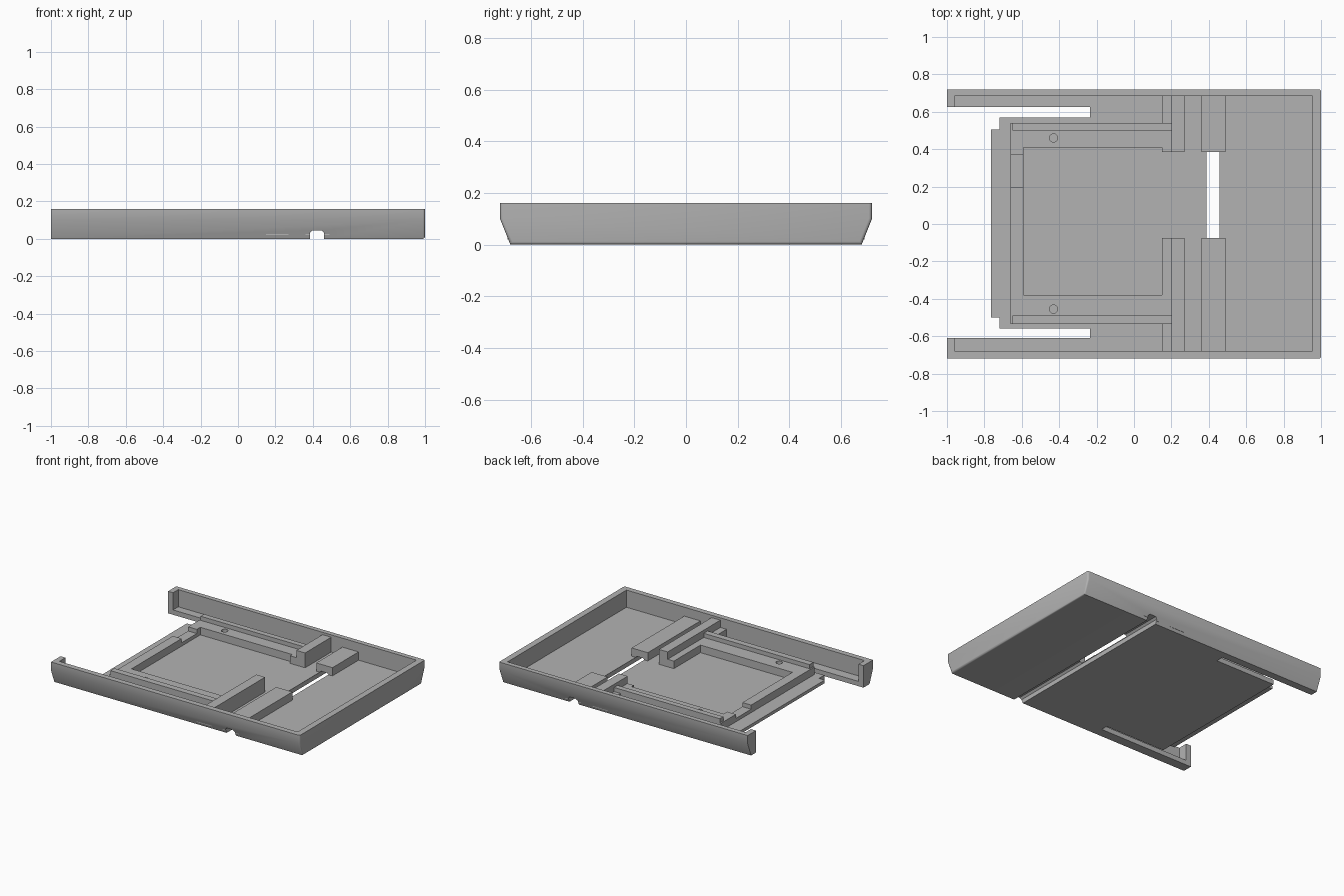
import bpy, bmesh, math
from mathutils import Vector

if "Cube" in bpy.data.objects:
    bpy.data.objects.remove(bpy.data.objects["Cube"])

grey = bpy.data.materials.new("plain grey")
grey.diffuse_color = (0.45, 0.45, 0.45, 1)
grey.use_nodes = True
grey.node_tree.nodes["Principled BSDF"].inputs["Base Color"].default_value = grey.diffuse_color


def make(name, bm):
    bmesh.ops.recalc_face_normals(bm, faces=bm.faces)
    me = bpy.data.meshes.new(name)
    bm.to_mesh(me)
    bm.free()
    me.materials.append(grey)
    ob = bpy.data.objects.new(name, me)
    bpy.context.collection.objects.link(ob)
    return ob


def prism(points, offset):
    """Extrude a closed outline of 3D points by an offset."""
    bm = bmesh.new()
    face = bm.faces.new([bm.verts.new(p) for p in points])
    ext = bmesh.ops.extrude_face_region(bm, geom=[face])
    verts = [v for v in ext["geom"] if isinstance(v, bmesh.types.BMVert)]
    bmesh.ops.translate(bm, verts=verts, vec=Vector(offset))
    return bm


def box(name, x0, x1, y0, y1, z0, z1):
    outline = [(x0, y0, z0), (x1, y0, z0), (x1, y1, z0), (x0, y1, z0)]
    return make(name, prism(outline, (0, 0, z1 - z0)))


def cut(ob, cutter):
    mod = ob.modifiers.new("cut", 'BOOLEAN')
    mod.operation = 'DIFFERENCE'
    mod.solver = 'EXACT'
    mod.object = cutter
    bpy.context.view_layer.objects.active = ob
    bpy.ops.object.modifier_apply(modifier=mod.name)


def remove(ob):
    bpy.data.objects.remove(ob, do_unlink=True)


def cut_box(ob, *dims):
    c = box("cutter", *dims)
    cut(ob, c)
    remove(c)


FLOOR, STEP, TOP = 0.035, 0.09, 0.16

# Tray hull: flared section swept along x, softened at the closed end
half = [(0.68, 0), (0.72, 0.10), (0.72, TOP)]
section = [(-1, y, z) for y, z in half] + [(-1, -y, z) for y, z in reversed(half)]
bm = prism(section, (2, 0, 0))
end_edges = [e for e in bm.edges
             if all(v.co.x > 0.99 for v in e.verts)
             and not all(v.co.z > TOP - 0.001 for v in e.verts)]
bmesh.ops.bevel(bm, geom=end_edges, offset=0.012, segments=3, profile=0.5,
                affect='EDGES')
tray = make("tray", bm)

# Cavity, open end and the slots that free the two side arms
cut_box(tray, -0.96, 0.955, -0.68, 0.685, FLOOR, 0.3)
cut_box(tray, -1.1, -0.72, -0.61, 0.625, -0.1, 0.3)
cut_box(tray, -0.8, -0.235, 0.57, 0.625, -0.1, 0.3)
cut_box(tray, -0.8, -0.235, -0.61, -0.56, -0.1, 0.3)

# Thin tab at the open end
box("end_tab", -0.765, -0.70, -0.50, 0.505, 0.012, FLOOR)

# Low C-shaped support frame joined to the side walls
outline = [(-0.66, -0.535), (0.15, -0.535), (0.15, -0.69), (0.27, -0.69),
           (0.27, -0.075), (0.15, -0.075), (0.15, -0.38), (-0.59, -0.38),
           (-0.59, 0.41), (0.15, 0.41), (0.15, 0.385), (0.27, 0.385),
           (0.27, 0.69), (0.15, 0.69), (0.15, 0.54), (-0.66, 0.54)]
frame = make("support_frame",
             prism([(x, y, 0.02) for x, y in outline], (0, 0, STEP - 0.02)))
cut_box(frame, -0.7, -0.55, 0.195, 0.37, 0.06, 0.3)

# Peg holes in the frame
for y in (0.46, -0.455):
    bm = bmesh.new()
    bmesh.ops.create_cone(bm, cap_ends=True, segments=24, radius1=0.022,
                          radius2=0.022, depth=0.1)
    bmesh.ops.translate(bm, verts=bm.verts, vec=(-0.43, y, 0.09))
    peg = make("cutter", bm)
    cut(frame, peg)
    remove(peg)

# Guide rails along the frame
box("back_rail", -0.65, 0.20, 0.50, 0.54, 0.08, 0.12)
box("front_rail", -0.65, 0.20, -0.535, -0.49, 0.08, 0.12)

# Raised halves of the stop blocks
box("back_stop", 0.20, 0.27, 0.385, 0.69, 0.08, 0.143)
box("front_stop", 0.20, 0.27, -0.69, -0.075, 0.08, 0.143)

# Bridges over the cross groove
bridges = [box("back_bridge", 0.36, 0.49, 0.385, 0.69, 0.02, 0.095),
           box("front_bridge", 0.36, 0.49, -0.69, -0.075, 0.02, 0.095)]

# Cross groove under the tray, with clipped upper corners
groove_pts = [(0.385, -0.1), (0.46, -0.1), (0.46, 0.032), (0.447, 0.045),
              (0.398, 0.045), (0.385, 0.032)]
groove = make("cutter", prism([(x, -1, z) for x, z in groove_pts], (0, 2, 0)))
for ob in [tray] + bridges:
    cut(ob, groove)
remove(groove)

# Smooth the flared sides while keeping hard corners
bpy.ops.object.select_all(action='DESELECT')
tray.select_set(True)
bpy.context.view_layer.objects.active = tray
bpy.ops.object.shade_smooth_by_angle(angle=math.radians(32))
